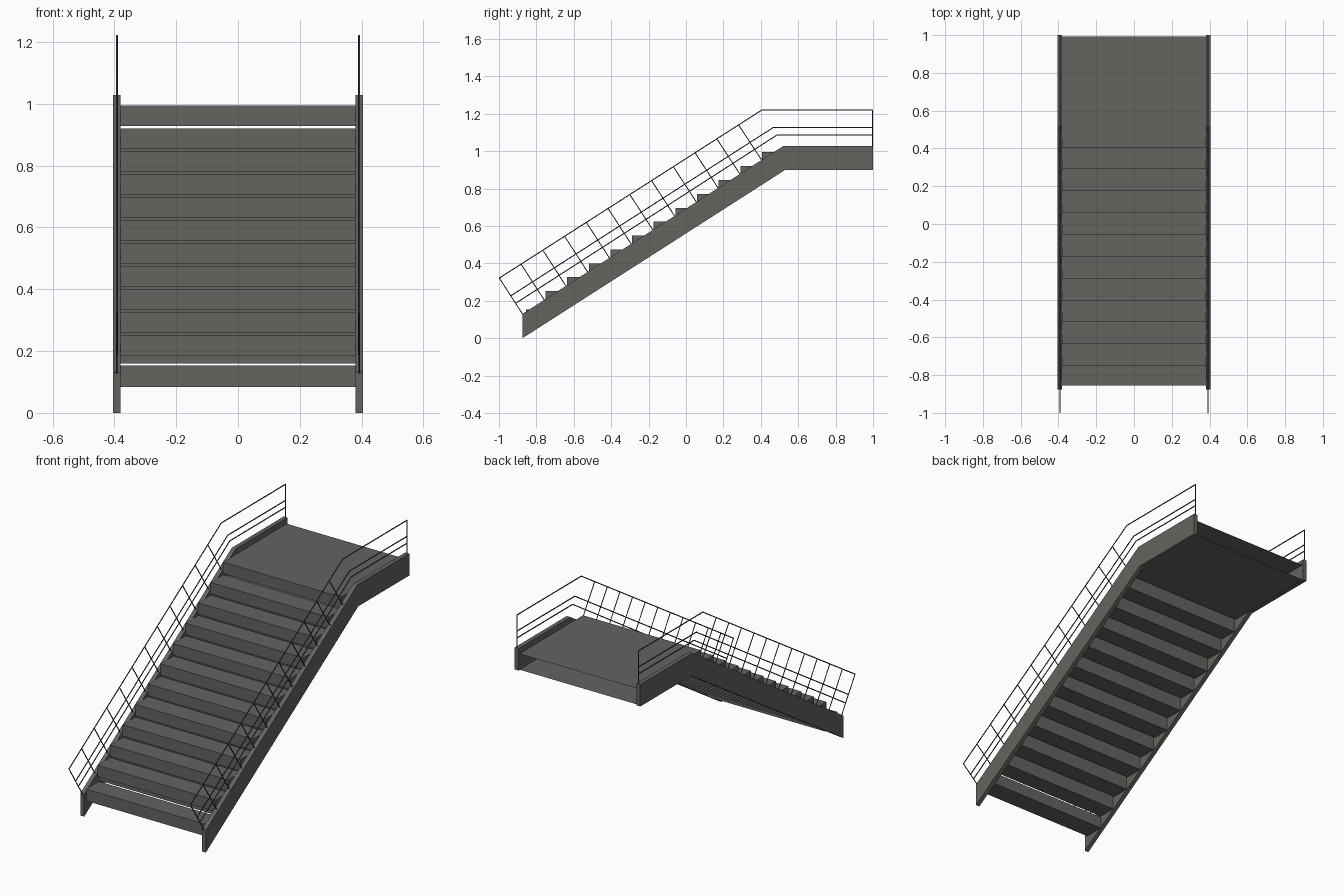
import bpy, bmesh

if "Cube" in bpy.data.objects:
    bpy.data.objects.remove(bpy.data.objects["Cube"])

RISE, RUN = 0.0743, 0.1157
HALF = 0.38            # inner face of the stringers
RAIL_X = 0.392


def material(name, rgb):
    mat = bpy.data.materials.new(name)
    mat.diffuse_color = (*rgb, 1)
    mat.use_nodes = True
    mat.node_tree.nodes["Principled BSDF"].inputs["Base Color"].default_value = mat.diffuse_color
    return mat


STEEL = material("dark_grey_steel", (0.125, 0.125, 0.117))
RAIL = material("rail_blue_grey", (0.055, 0.06, 0.085))


def link(name, bm, mat):
    mesh = bpy.data.meshes.new(name)
    bm.to_mesh(mesh)
    bm.free()
    mesh.materials.append(mat)
    obj = bpy.data.objects.new(name, mesh)
    bpy.context.collection.objects.link(obj)
    return obj


def prism(name, profile, x0, x1):
    """Closed (y, z) outline extruded from x0 to x1."""
    bm = bmesh.new()
    face = bm.faces.new([bm.verts.new((x0, y, z)) for y, z in profile])
    ext = bmesh.ops.extrude_face_region(bm, geom=[face])
    verts = [g for g in ext["geom"] if isinstance(g, bmesh.types.BMVert)]
    bmesh.ops.translate(bm, verts=verts, vec=(x1 - x0, 0, 0))
    bmesh.ops.recalc_face_normals(bm, faces=bm.faces)
    return link(name, bm, STEEL)


def sheet(name, path):
    """Folded sheet following an open (y, z) path between the stringers."""
    bm = bmesh.new()
    rows = [[bm.verts.new((x, y, z)) for x in (-HALF, HALF)] for y, z in path]
    for a, b in zip(rows, rows[1:]):
        bm.faces.new((a[0], a[1], b[1], b[0]))
    return link(name, bm, STEEL)


def rods(name, paths, x, radius):
    """Thin round bars along (y, z) paths, converted to a mesh."""
    cu = bpy.data.curves.new(name, 'CURVE')
    cu.dimensions = '3D'
    cu.bevel_depth = radius
    cu.bevel_resolution = 1
    cu.use_fill_caps = True
    cu.materials.append(RAIL)
    for path in paths:
        sp = cu.splines.new('POLY')
        sp.points.add(len(path) - 1)
        for p, (y, z) in zip(sp.points, path):
            p.co = (x, y, z, 1)
    obj = bpy.data.objects.new(name, cu)
    bpy.context.collection.objects.link(obj)
    bpy.ops.object.select_all(action='DESELECT')
    obj.select_set(True)
    bpy.context.view_layer.objects.active = obj
    bpy.ops.object.convert(target='MESH')


# handrail, two lower rails, slanted balusters and the end post
rails = [
    [(-0.998, 0.322), (0.405, 1.220), (0.998, 1.220)],
    [(-0.937, 0.227), (0.465, 1.126), (0.998, 1.126)],
    [(-0.911, 0.187), (0.485, 1.086), (0.998, 1.086)],
]
posts = [[(-0.873 + 0.1163 * i, 0.128 + 0.0747 * i),
          (-0.998 + 0.1163 * i, 0.322 + 0.0744 * i)] for i in range(12)]
posts.append([(0.997, 1.02), (0.997, 1.220)])

# bent side stringers
stringer = [(-0.875, 0), (-0.875, 0.13), (0.52, 1.028),
            (1, 1.028), (1, 0.90), (0.53, 0.90)]

for side, s in (("left", -1), ("right", 1)):
    prism(side + "_stringer", stringer, s * HALF, s * 0.405)
    rods(side + "_handrail", rails, s * RAIL_X, 0.0032)
    rods(side + "_balusters", posts, s * RAIL_X, 0.0028)

# bottom tread: a plain box set slightly lower
prism("bottom_tread", [(-0.855, 0.084), (-0.855, 0.153),
                       (-0.738, 0.153), (-0.738, 0.084)], -HALF, HALF)

# solid treads: a front lip with a deeper body set back behind it
for i in range(1, 11):
    y, z = 0.406 - RUN * (11 - i), 0.995 - RISE * (11 - i)
    low, back, body = z - 0.093, y + RUN + 0.003, y + 0.012
    prism(f"tread_{i + 1}", [(y, z - 0.067), (y, z), (back, z), (back, low),
                             (body, low), (body, z - 0.067)], -HALF, HALF)

# upper landing: top plate with front lip, and a bottom plate, open at the back
sheet("landing_top", [(0.406, 0.928), (0.406, 0.995), (0.992, 0.995)])
sheet("landing_bottom", [(0.418, 0.902), (0.992, 0.902)])
# short end plates closing the part of the lip above the stringers
for side, x in (("left", -HALF), ("right", HALF)):
    prism(f"landing_{side}_end", [(0.406, 0.928), (0.406, 0.995), (0.52, 0.995),
                                  (0.52, 0.928)], x, x * 0.998)
